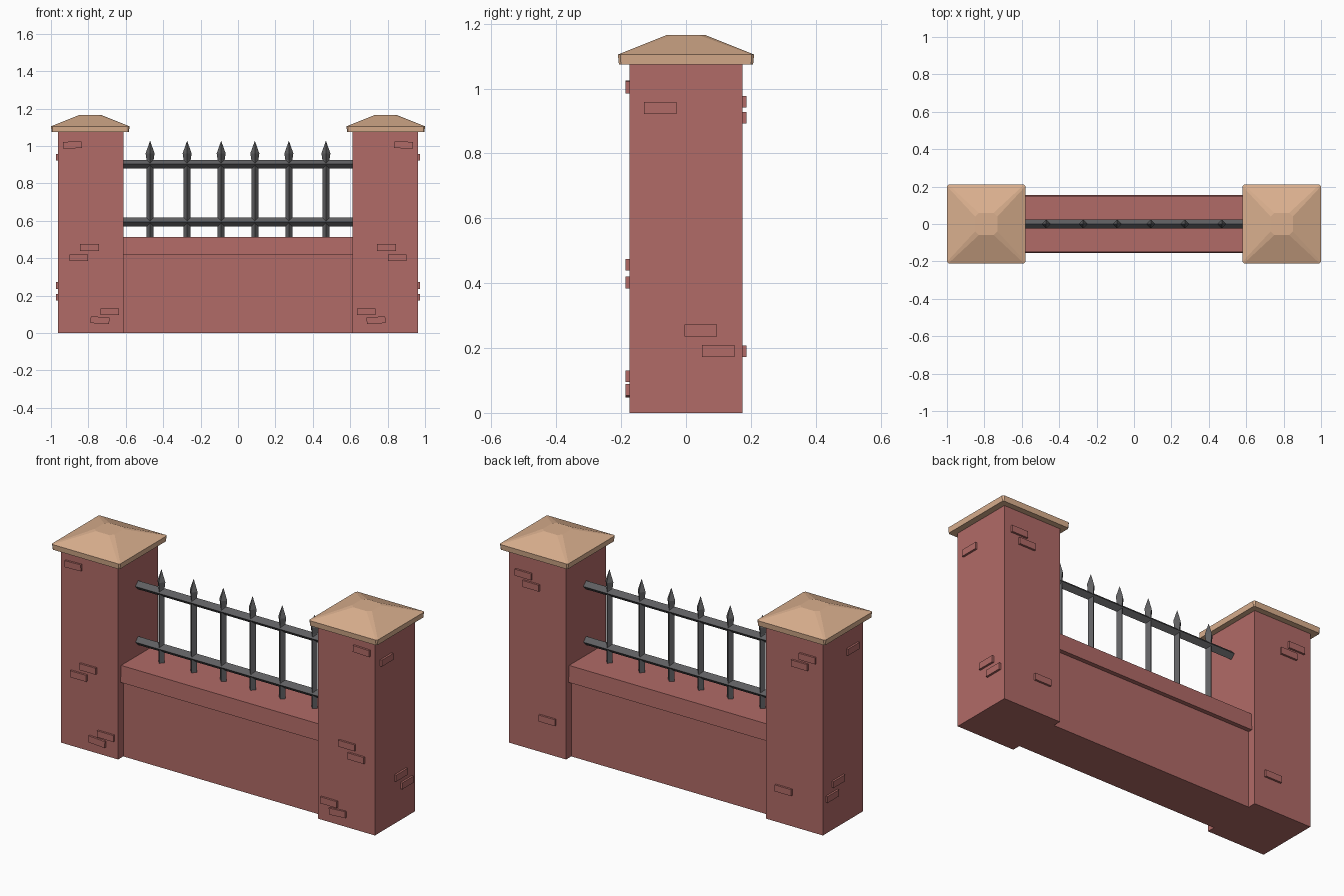
import bpy, bmesh, math
from mathutils import Matrix, Vector

if "Cube" in bpy.data.objects:
    bpy.data.objects.remove(bpy.data.objects["Cube"])


def material(name, rgb):
    m = bpy.data.materials.new(name)
    m.diffuse_color = (*rgb, 1)
    m.use_nodes = True
    m.node_tree.nodes["Principled BSDF"].inputs["Base Color"].default_value = m.diffuse_color
    return m


BRICK = material("brick red", (0.44, 0.145, 0.135))
STONE = material("tan stone", (0.70, 0.43, 0.27))
IRON = material("dark iron", (0.115, 0.115, 0.12))


def finish(name, bm, mat):
    bmesh.ops.recalc_face_normals(bm, faces=bm.faces)
    me = bpy.data.meshes.new(name)
    bm.to_mesh(me)
    bm.free()
    me.materials.append(mat)
    ob = bpy.data.objects.new(name, me)
    bpy.context.collection.objects.link(ob)
    return ob


def box(name, center, size, mat, tilt=0):
    bm = bmesh.new()
    m = (Matrix.Translation(center) @ Matrix.Rotation(tilt, 4, 'Y')
         @ Matrix.Diagonal((*size, 1)))
    bmesh.ops.create_cube(bm, size=1, matrix=m)
    return finish(name, bm, mat)


def loft(name, rings, mat):
    """Skin a list of equally sized point rings and close both ends."""
    bm = bmesh.new()
    vs = [[bm.verts.new(p) for p in r] for r in rings]
    n = len(vs[0])
    for a, b in zip(vs, vs[1:]):
        for i in range(n):
            j = (i + 1) % n
            bm.faces.new((a[i], a[j], b[j], b[i]))
    bm.faces.new(vs[0])
    bm.faces.new(vs[-1])
    return finish(name, bm, mat)


def diamond(r):
    return [(r, 0), (0, r), (-r, 0), (0, -r)]


def chamfered_square(h, c):
    k = h - c
    return [(h, -k), (h, k), (k, h), (-k, h), (-h, k), (-h, -k), (-k, -h), (k, -h)]


# low wall and its coping, slightly narrower at the top
box("low_wall", (0, 0, 0.22), (1.26, 0.26, 0.44), BRICK)
loft("wall_coping",
     [[(x, -0.154, 0.42), (x, 0.154, 0.42), (x, 0.149, 0.512), (x, -0.149, 0.512)]
      for x in (-0.62, 0.62)], BRICK)

# raised bricks: (across, height, tilt)
FRONT = [(0.885, 1.005, 0.03), (0.794, 0.457, 0), (0.852, 0.402, 0),
         (0.685, 0.113, 0), (0.738, 0.068, -0.06)]
BACK = [(0.872, 0.96, 0), (0.824, 0.91, 0), (0.725, 0.19, 0)]
SIDE = [(-0.08, 0.94), (0.046, 0.254), (0.099, 0.191)]

for s, side in ((-1, "left"), (1, "right")):
    cx = s * 0.788
    # pillar
    box(side + "_pillar", (cx, 0, 0.54), (0.35, 0.35, 1.08), BRICK)
    # pillar cap
    cap = [(0.207, 0.006, 1.075), (0.21, 0.008, 1.105), (0.06, 0.02, 1.165)]
    loft(side + "_pillar_cap",
         [[(s * 0.79 + x, y, z) for x, y in chamfered_square(h, c)] for h, c, z in cap],
         STONE)
    # bricks on front, back and outer faces
    for x, z, t in FRONT:
        box(side + "_front_brick", (s * x, -0.175, z), (0.1, 0.022, 0.036), BRICK, s * t)
    for x, z, t in BACK:
        box(side + "_back_brick", (s * x, 0.175, z), (0.1, 0.022, 0.036), BRICK)
    for y, z in SIDE:
        box(side + "_side_brick", (s * 0.963, y, z), (0.022, 0.1, 0.036), BRICK)

# horizontal rails with diamond section
for name, z in (("lower_rail", 0.593), ("upper_rail", 0.902)):
    loft(name, [[(x, a, z + b) for a, b in diamond(0.024)] for x in (-0.62, 0.62)], IRON)

# upright bars with spear tips
BAR = [(0.019, 0.5), (0.019, 0.925), (0.024, 0.96), (0.001, 1.025)]
for s in (-1, 1):
    for x in (0.09, 0.272, 0.47):
        loft("fence_bar", [[(s * x + a, b, z) for a, b in diamond(r)] for r, z in BAR], IRON)
